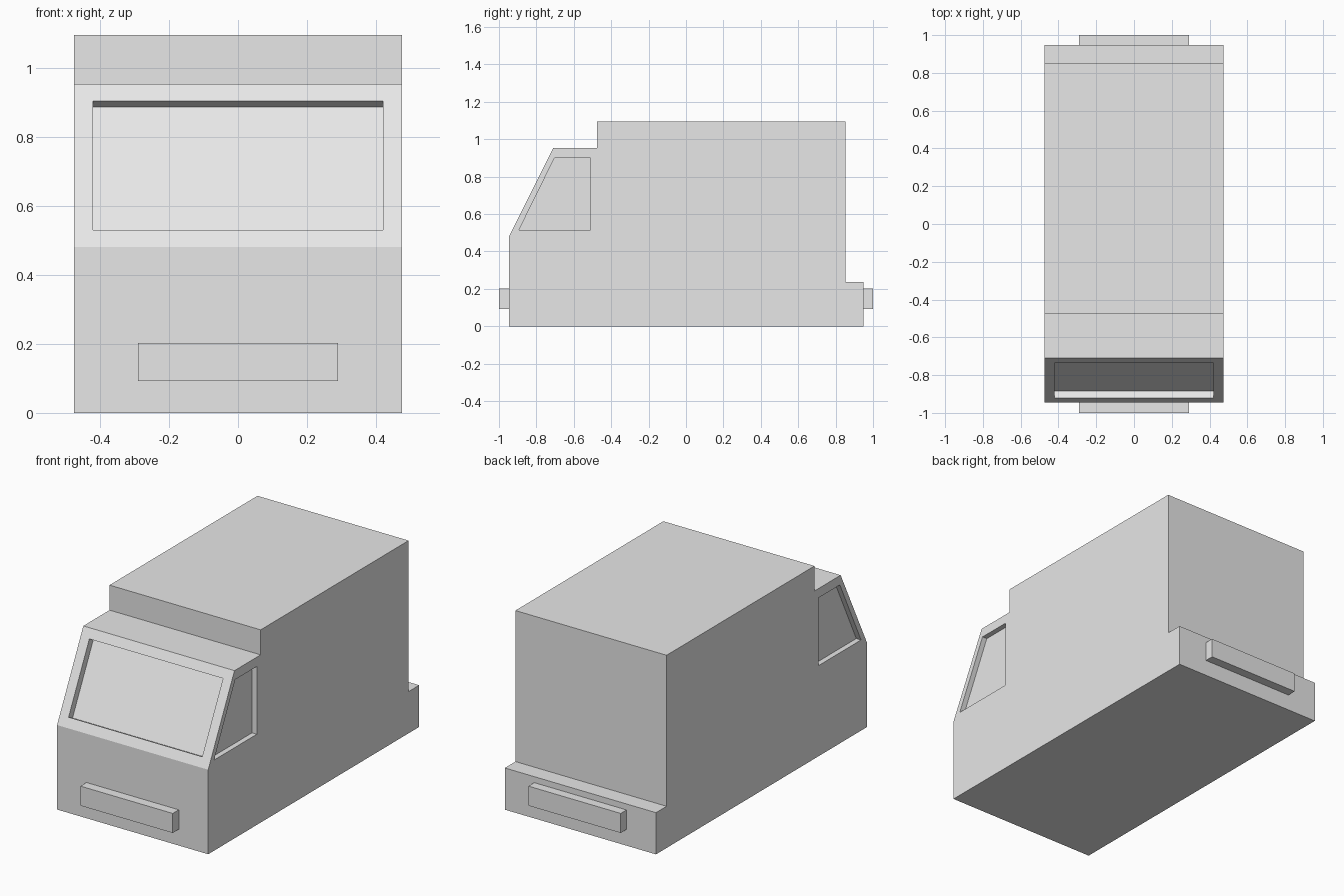
import bpy, bmesh
from mathutils import Vector

cube = bpy.data.objects.get("Cube")
if cube:
    bpy.data.objects.remove(cube, do_unlink=True)

grey = bpy.data.materials.new("light grey")
grey.use_nodes = True
grey.diffuse_color = (0.8, 0.8, 0.8, 1)
grey.node_tree.nodes["Principled BSDF"].inputs["Base Color"].default_value = (0.8, 0.8, 0.8, 1)


def prism(name, profile, x0, x1):
    """Extrude a side profile of (y, z) points from x0 to x1."""
    bm = bmesh.new()
    face = bm.faces.new([bm.verts.new((x0, y, z)) for y, z in profile])
    new = bmesh.ops.extrude_face_region(bm, geom=[face])["geom"]
    verts = [v for v in new if isinstance(v, bmesh.types.BMVert)]
    bmesh.ops.translate(bm, verts=verts, vec=(x1 - x0, 0, 0))
    bmesh.ops.recalc_face_normals(bm, faces=bm.faces)
    mesh = bpy.data.meshes.new(name)
    bm.to_mesh(mesh)
    bm.free()
    mesh.materials.append(grey)
    obj = bpy.data.objects.new(name, mesh)
    bpy.context.collection.objects.link(obj)
    return obj


def carve(target, cutter):
    """Cut a recess, then discard the cutter."""
    cutter.hide_render = True
    mod = target.modifiers.new("recess", 'BOOLEAN')
    mod.operation, mod.solver, mod.object = 'DIFFERENCE', 'EXACT', cutter
    bpy.context.view_layer.objects.active = target
    bpy.ops.object.modifier_apply(modifier=mod.name)
    bpy.data.objects.remove(cutter, do_unlink=True)


# Van body: sloping cab front, raised cargo box, rear step
HALF = 0.475
sill, brow = Vector((-0.946, 0.48)), Vector((-0.71, 0.953))
body = prism("van_body", [
    (-0.946, 0), sill, brow, (-0.475, 0.953), (-0.475, 1.095),
    (0.853, 1.095), (0.853, 0.237), (0.948, 0.237), (0.948, 0)], -HALF, HALF)

# Windscreen recess, square to the sloping front
slope = (brow - sill).normalized()
inward = Vector((slope.y, -slope.x))
low, high = sill.lerp(brow, 0.105), sill.lerp(brow, 0.895)
carve(body, prism("windscreen_cutter", [
    low - inward * 0.1, high - inward * 0.1,
    high + inward * 0.04, low + inward * 0.04], -0.42, 0.42))

# Side window recesses
window = [(-0.893, 0.515), (-0.703, 0.9), (-0.51, 0.9), (-0.51, 0.515)]
for side in (-1, 1):
    carve(body, prism("side_window_cutter", window, side * (HALF - 0.03), side * (HALF + 0.1)))

# Bumpers
for name, y0, y1 in (("front_bumper", -1, -0.946), ("rear_bumper", 0.948, 1)):
    prism(name, [(y0, 0.092), (y0, 0.203), (y1, 0.203), (y1, 0.092)], -0.29, 0.29)
